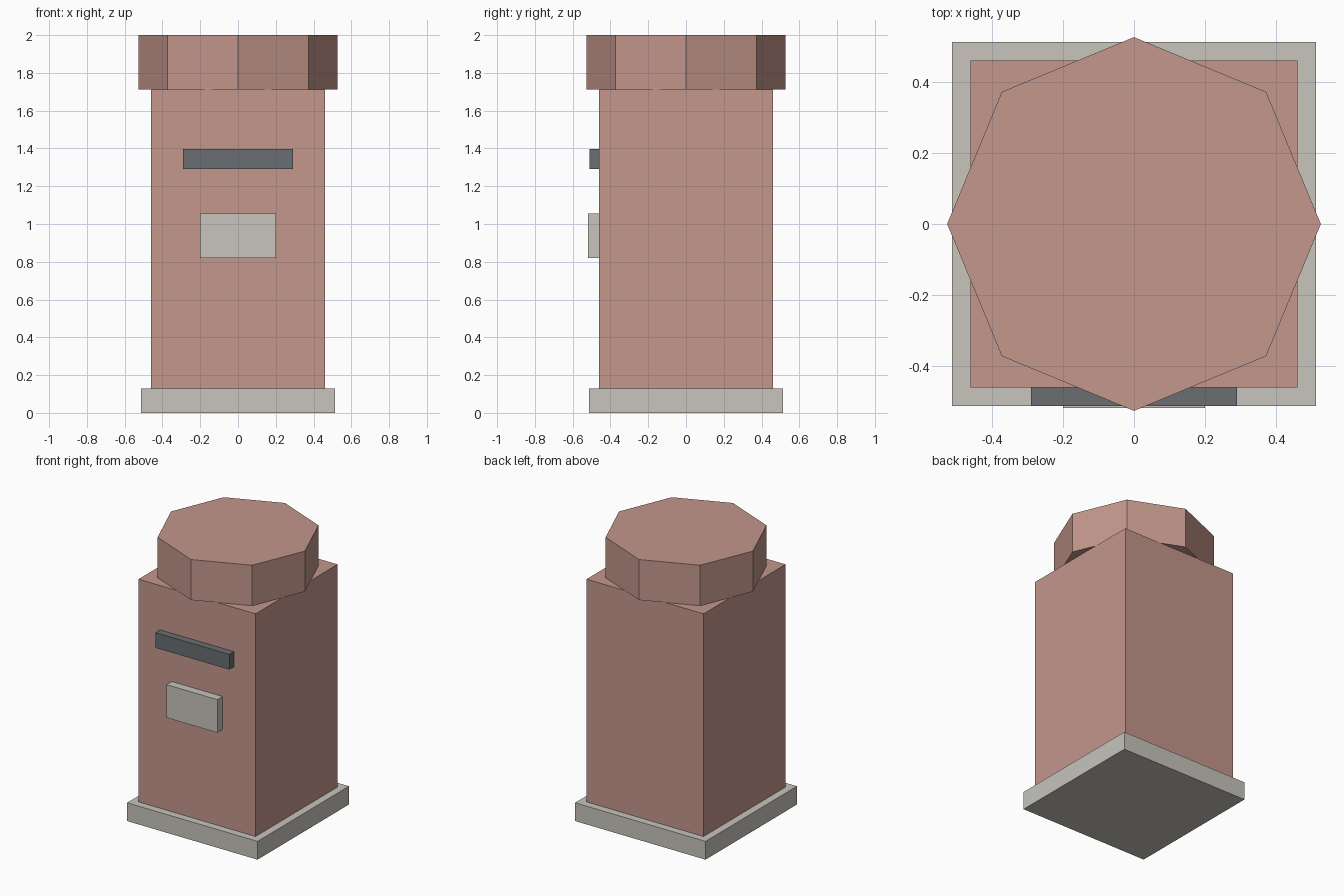
import bpy
import math

cube = bpy.data.objects.get("Cube")
if cube:
    bpy.data.objects.remove(cube, do_unlink=True)


def material(name, rgb):
    mat = bpy.data.materials.new(name)
    mat.use_nodes = True
    colour = (*rgb, 1.0)
    mat.diffuse_color = colour
    mat.node_tree.nodes["Principled BSDF"].inputs["Base Color"].default_value = colour
    return mat


def finish(name, mat):
    obj = bpy.context.object
    obj.name = obj.data.name = name
    obj.data.materials.append(mat)
    return obj


def box(name, mat, x, y, z):
    """Box between the (low, high) limits on each axis."""
    limits = (x, y, z)
    bpy.ops.mesh.primitive_cube_add(size=1, location=[(a + b) / 2 for a, b in limits])
    bpy.context.object.scale = [b - a for a, b in limits]
    bpy.ops.object.transform_apply(location=False, rotation=False, scale=True)
    return finish(name, mat)


clay = material("dusty_red", (0.546, 0.308, 0.262))
stone = material("pale_stone", (0.571, 0.554, 0.503))
slate = material("slate_grey", (0.144, 0.156, 0.171))

# Plinth and square pillar
BODY = 0.46
PLINTH = 0.513
PLINTH_TOP, BODY_TOP = 0.13, 1.712
box("plinth", stone, (-PLINTH, PLINTH), (-PLINTH, PLINTH), (0, PLINTH_TOP))
box("pillar", clay, (-BODY, BODY), (-BODY, BODY), (PLINTH_TOP, BODY_TOP))

# Octagonal cap with corners on the axes
bpy.ops.mesh.primitive_cylinder_add(vertices=8, radius=0.526, depth=2 - BODY_TOP,
                                    location=(0, 0, (2 + BODY_TOP) / 2))
finish("octagonal_cap", clay)

# Slot bar and notice plate on the front face
box("slot_bar", slate, (-0.29, 0.29), (-0.512, -BODY), (1.29, 1.398))
box("notice_plate", stone, (-0.2, 0.2), (-0.518, -BODY), (0.82, 1.055))
